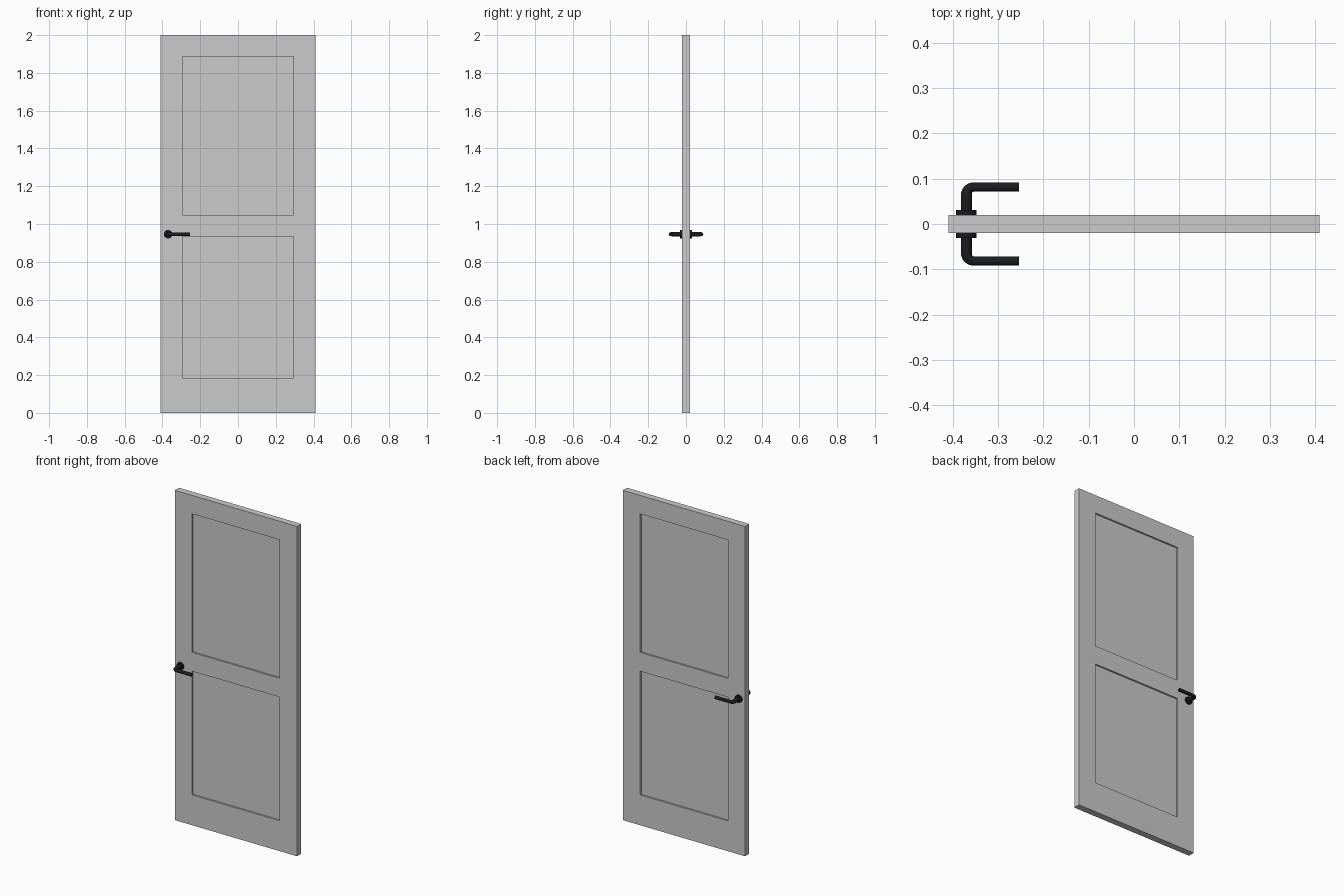
import bpy, bmesh, math
from mathutils import Vector, Matrix

if "Cube" in bpy.data.objects:
    bpy.data.objects.remove(bpy.data.objects["Cube"])

W, T = 0.41, 0.02            # half width, half thickness
RECESS = 0.01
HX, HZ = -0.37, 0.946        # handle position

black = bpy.data.materials.new("black_metal")
black.diffuse_color = (0.012, 0.012, 0.014, 1)
black.use_nodes = True
black.node_tree.nodes["Principled BSDF"].inputs["Base Color"].default_value = black.diffuse_color


def finish(name, bm, mat=None, smooth=False):
    """Turn a front-side bmesh into an object mirrored to the back."""
    bmesh.ops.recalc_face_normals(bm, faces=bm.faces)
    mesh = bpy.data.meshes.new(name)
    bm.to_mesh(mesh)
    bm.free()
    ob = bpy.data.objects.new(name, mesh)
    bpy.context.collection.objects.link(ob)
    if mat:
        mesh.materials.append(mat)
    bpy.ops.object.select_all(action='DESELECT')
    ob.select_set(True)
    bpy.context.view_layer.objects.active = ob
    if smooth:
        bpy.ops.object.shade_smooth_by_angle(angle=math.radians(40))
    mir = ob.modifiers.new("both_sides", 'MIRROR')
    mir.use_axis = (False, True, False)
    mir.merge_threshold = 0.0001
    return ob


# Door leaf: front face grid, two sunk panels, rim back to the middle plane
xs = [-W, -0.295, 0.293, W]
zs = [0, 0.184, 0.934, 1.048, 1.888, 2.0]
bm = bmesh.new()
grid = [[bm.verts.new((x, -T, z)) for x in xs] for z in zs]
panels = []
for j in range(len(zs) - 1):
    for i in range(len(xs) - 1):
        f = bm.faces.new((grid[j][i], grid[j][i + 1], grid[j + 1][i + 1], grid[j + 1][i]))
        if i == 1 and j in (1, 3):
            panels.append(f)
rim = [e for e in bm.edges if e.is_boundary]
ext = bmesh.ops.extrude_edge_only(bm, edges=rim)
for v in ext["geom"]:
    if isinstance(v, bmesh.types.BMVert):
        v.co.y = 0
for f in panels:
    ext = bmesh.ops.extrude_face_region(bm, geom=[f])
    for v in ext["geom"]:
        if isinstance(v, bmesh.types.BMVert):
            v.co.y += RECESS
    if f.is_valid:
        bm.faces.remove(f)
finish("door_leaf", bm)

# Round rosette
bm = bmesh.new()
bmesh.ops.create_cone(bm, cap_ends=True, segments=32, radius1=0.0225, radius2=0.0225, depth=0.012,
                      matrix=Matrix.Translation((HX, -T - 0.005, HZ)) @ Matrix.Rotation(math.pi / 2, 4, 'X'))
finish("handle_rosette", bm, black, True)

# Lever: round section swept out of the door and around a bend
REACH, END, BEND = -0.0815, -0.254, 0.016
path = [(Vector((HX, -T, HZ)), 0.0, 0.012)]
for k in range(9):
    a = k / 8 * math.pi / 2
    p = Vector((HX + BEND * (1 - math.cos(a)), REACH + BEND * (1 - math.sin(a)), HZ))
    path.append((p, a, 0.012 - 0.002 * k / 8))
path.append((Vector((END, REACH, HZ)), math.pi / 2, 0.01))
N = 20
bm = bmesh.new()
rings = []
for p, a, r in path:
    side = Vector((math.cos(a), math.sin(a), 0))
    rings.append([bm.verts.new(p + side * r * math.cos(t) + Vector((0, 0, r * math.sin(t))))
                  for t in (2 * math.pi * n / N for n in range(N))])
for r0, r1 in zip(rings, rings[1:]):
    for n in range(N):
        bm.faces.new((r0[n], r0[(n + 1) % N], r1[(n + 1) % N], r1[n]))
bm.faces.new(rings[0])
bm.faces.new(rings[-1])
finish("lever_handle", bm, black, True)
